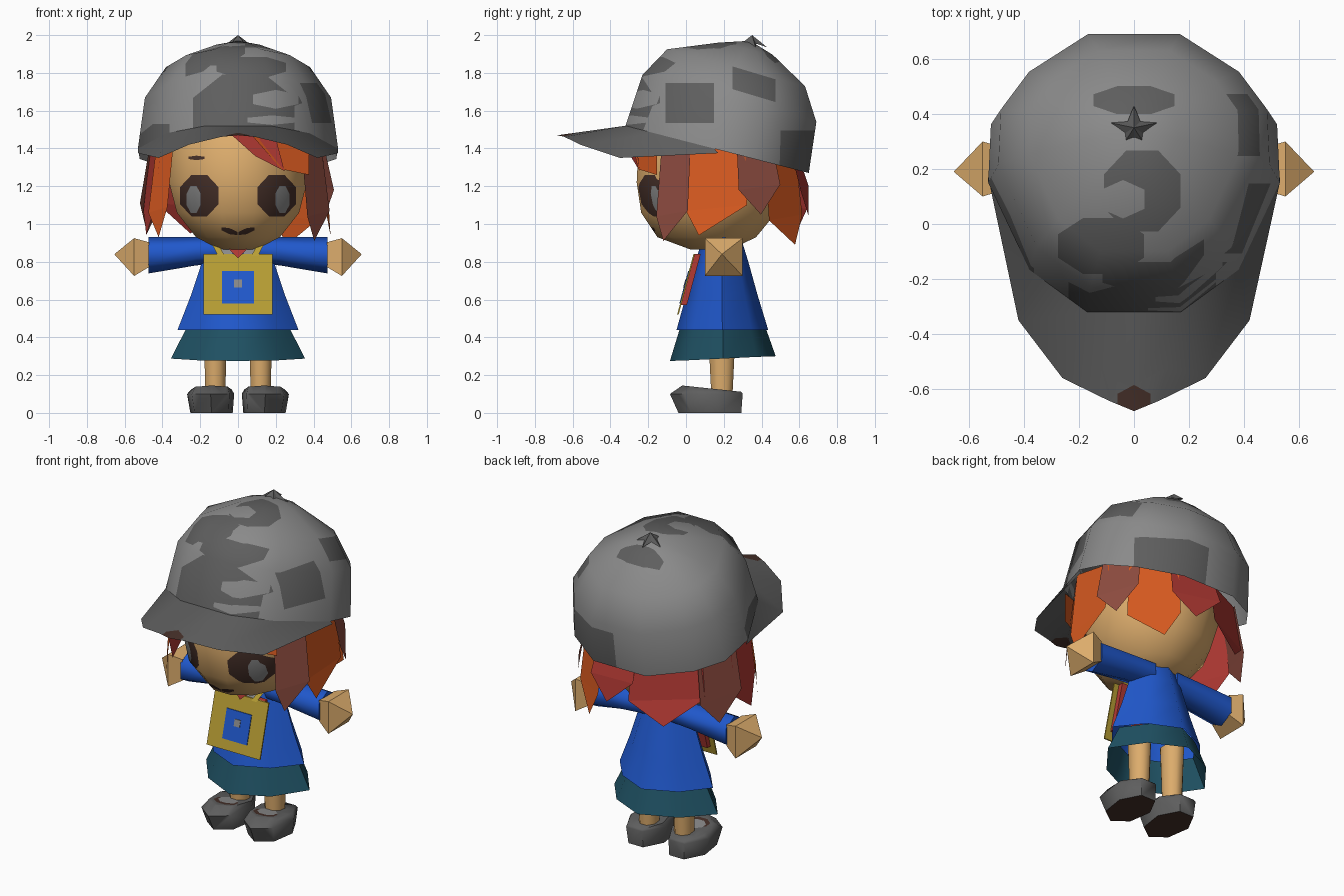
import bpy, bmesh, math
from mathutils import Vector

if "Cube" in bpy.data.objects:
    bpy.data.objects.remove(bpy.data.objects["Cube"])

COLOURS = {"light_grey": "8A8A8A", "dark_grey": "5E5E5E", "skin": "DCAC6C", "blue": "2058CC",
           "teal": "1F5163", "orange": "D85A20", "red": "B43A34", "auburn": "8E4C40",
           "mustard": "B89E34", "dark_brown": "463029"}
GREY, DARK, SKIN, BLUE, TEAL, ORANGE, RED, AUBURN, MUSTARD, BROWN = range(10)
MATS = []
for label, code in COLOURS.items():
    m = bpy.data.materials.new(label)
    m.diffuse_color = [((c / 255 + 0.055) / 1.055) ** 2.4 for c in bytes.fromhex(code)] + [1]
    m.use_nodes = True
    m.node_tree.nodes["Principled BSDF"].inputs["Base Color"].default_value = m.diffuse_color
    MATS.append(m)


def finish(name, bm, mats, angle=50, normals=None):
    me = bpy.data.meshes.new(name)
    bm.to_mesh(me)
    bm.free()
    for m in mats:
        me.materials.append(MATS[m])
    ob = bpy.data.objects.new(name, me)
    bpy.context.collection.objects.link(ob)
    if normals:
        me.shade_smooth()
        me.normals_split_custom_set_from_vertices(normals)
    elif angle:
        bpy.ops.object.select_all(action='DESELECT')
        ob.select_set(True)
        bpy.context.view_layer.objects.active = ob
        bpy.ops.object.shade_smooth_by_angle(angle=math.radians(angle))
    return ob


def loft(rings, bottom=False, top=False):
    """Skin a stack of equal-length rings."""
    bm = bmesh.new()
    vs = [[bm.verts.new(p) for p in r] for r in rings]
    for a, b in zip(vs, vs[1:]):
        for i in range(len(a)):
            j = (i + 1) % len(a)
            bm.faces.new((a[i], a[j], b[j], b[i]))
    if bottom:
        bm.faces.new(vs[0][::-1])
    if top:
        bm.faces.new(vs[-1])
    bmesh.ops.remove_doubles(bm, verts=bm.verts, dist=1e-5)
    bm.normal_update()
    return bm


def oval(n, z, rx, y0, y1, cx=0, z1=None, turn=0.5):
    """Ring from y0 (front, height z) to y1 (back, height z1)."""
    z1 = z if z1 is None else z1
    pts = []
    for i in range(n):
        a = math.tau * (i + turn) / n
        t = (1 - math.cos(a)) / 2
        pts.append((cx + rx * math.sin(a), y0 + (y1 - y0) * t, z + (z1 - z) * t))
    return pts


def kite(z, rx, y0, y1, z1=None):
    """Eight-sided ring with its diagonal corners pulled in."""
    ring, cy = oval(8, z, rx, y0, y1, z1=z1, turn=0), (y0 + y1) / 2
    return [(x * 0.86, cy + (y - cy) * 0.9, h) if i % 2 else (x, y, h) for i, (x, y, h) in enumerate(ring)]


def sheet(name, pts, mat, faces=None):
    bm = bmesh.new()
    vs = [bm.verts.new(p) for p in pts]
    for f in faces or [range(len(pts))]:
        bm.faces.new([vs[i] for i in f])
    return finish(name, bm, [mat], 0)


def blob(cx, cy, rx, ry, n=8, tilt=0.0):
    """Convex patch outline; tilt slants it."""
    ang = [math.tau * (i + 0.5) / n for i in range(n)]
    return [(cx + rx * math.cos(a), cy + ry * math.sin(a) + tilt * rx * math.cos(a)) for a in ang]


def paint(bm, axis, sign, poly, slot):
    """Cut a convex outline into the faces looking along one axis and colour it."""
    u, w = [i for i in range(3) if i != axis]
    lo = [min(p[k] for p in poly) for k in (0, 1)]
    hi = [max(p[k] for p in poly) for k in (0, 1)]

    def near(f):
        return f.normal[axis] * sign > 0.05 and all(
            max(v.co[c] for v in f.verts) >= lo[k] and min(v.co[c] for v in f.verts) <= hi[k]
            for k, c in enumerate((u, w)))

    edges = list(zip(poly, poly[1:] + poly[:1]))
    for a, b in edges:
        co, no = Vector((0, 0, 0)), Vector((0, 0, 0))
        co[u], co[w] = a
        no[u], no[w] = b[1] - a[1], a[0] - b[0]
        fs = [f for f in bm.faces if near(f)]
        geom = fs + list({e for f in fs for e in f.edges}) + list({v for f in fs for v in f.verts})
        bmesh.ops.bisect_plane(bm, geom=geom, plane_co=co, plane_no=no, dist=1e-5)
        bm.normal_update()
    for f in bm.faces:
        if near(f):
            c = f.calc_center_median()
            s = [(b[0] - a[0]) * (c[w] - a[1]) - (b[1] - a[1]) * (c[u] - a[0]) for a, b in edges]
            if all(x > 0 for x in s) or all(x < 0 for x in s):
                f.material_index = slot


def painted(name, bm, mats, patches):
    """Paint patches while keeping the smooth shading of the uncut shape."""
    lay = bm.verts.layers.float_vector.new("n")
    for v in bm.verts:
        v[lay] = v.normal
    for p in patches:
        paint(bm, *p)
    normals = [v[lay].normalized() if v[lay].length > 0.1 else v.normal.copy() for v in bm.verts]
    bm.verts.layers.float_vector.remove(lay)
    return finish(name, bm, mats, normals=normals)


# Cap dome: tilted rings following one twelve-sided outline
half = [(0.17, -0.32), (0.38, -0.16), (0.53, 0.17), (0.52, 0.39), (0.41, 0.54), (0.18, 0.69)]
outline = half + [(-x, y) for x, y in reversed(half)]


def cap_ring(sx, y0, z0, y1, z1):
    ts = [(y + 0.32) / 1.01 for x, y in outline]
    return [(x * sx, y0 + (y1 - y0) * t, z0 + (z1 - z0) * t) for (x, y), t in zip(outline, ts)]


rim = cap_ring(1, -0.32, 1.52, 0.65, 1.27)
dome = loft([rim, cap_ring(0.93, -0.23, 1.79, 0.69, 1.54), cap_ring(0.72, -0.1, 1.925, 0.63, 1.73),
             cap_ring(0.3, 0.17, 1.96, 0.46, 1.895), [(0, 0.34, 1.97)] * 12])
# Camouflage patches: dark ones, then light ones over them
F, S, T, B = (1, -1), (0, 1), (2, 1), (1, 1)
dark = [(F, blob(0.03, 1.58, 0.29, 0.23)), (F, blob(0.07, 1.83, 0.2, 0.06)),
        (F, blob(-0.45, 1.46, 0.1, 0.07, 6, 0.4)), (S, blob(0.36, 1.74, 0.16, 0.085, 4, -0.3)),
        (S, blob(0.02, 1.64, 0.18, 0.15, 4)), (S, blob(-0.19, 1.66, 0.06, 0.04, 6)),
        (B, blob(0.22, 1.36, 0.28, 0.19, 4)), (T, blob(0, 0.45, 0.16, 0.055)),
        (T, blob(0.03, 0.12, 0.15, 0.16)), (T, blob(-0.12, -0.08, 0.17, 0.11))]
light = [(F, blob(0.2, 1.66, 0.14, 0.05, 6)), (F, blob(0.18, 1.55, 0.15, 0.025, 6)),
         (T, blob(-0.04, 0.09, 0.09, 0.07, 6))]
painted("cap_dome", dome, [GREY, DARK],
        [(*d, p, 1) for d, p in dark] + [(*d, p, 0) for d, p in light])

# Cap brim with a small brown mark at its tip
bm = bmesh.new()
side = [(0.09, -0.643, 1.461), (0.26, -0.56, 1.42), (0.42, -0.35, 1.35), (0.53, 0.17, 1.375)]
outer = [(-x, y, z) for x, y, z in reversed(side)] + [(0, -0.68, 1.47)] + side
inner = [rim[i] for i in (9, 10, 11, 11)]
inner = inner + [(0, -0.32, 1.52)] + [(-x, y, z) for x, y, z in reversed(inner)]
ov = [bm.verts.new(p) for p in outer]
iv = [bm.verts.new(p) for p in inner]
for i in range(8):
    bm.faces.new((ov[i], ov[i + 1], iv[i + 1], iv[i]))
bmesh.ops.remove_doubles(bm, verts=bm.verts, dist=1e-5)
bm.normal_update()
if sum(f.normal.z for f in bm.faces) < 0:
    bmesh.ops.reverse_faces(bm, faces=bm.faces)
bm.normal_update()
paint(bm, 2, 1, blob(0, -0.65, 0.07, 0.065, 6), 1)
finish("cap_brim", bm, [DARK, BROWN])

# Star button on the cap
star = []
for i in range(10):
    r, a = (0.09, 0.04)[i % 2], math.pi / 2 + i * math.pi / 5
    star.append((r * math.cos(a), 0.34 + r * math.sin(a), 1.935 + 0.02 * (i % 2)))
sheet("cap_star", star + [(0, 0.35, 2.0)], DARK, [(i, (i + 1) % 10, 10) for i in range(10)])

# Head with painted eyes, mouth and brow
head = loft([oval(12, 0.865, 0.1, 0.02, 0.24), oval(12, 0.93, 0.23, -0.16, 0.38), oval(12, 1.06, 0.335, -0.25, 0.49),
             oval(12, 1.22, 0.378, -0.275, 0.54), oval(12, 1.42, 0.36, -0.265, 0.52),
             oval(12, 1.62, 0.24, -0.12, 0.42)], True, True)
face = []
for s in (-1, 1):
    face += [(*F, blob(s * 0.205, 1.15, 0.11, 0.118), 1), (*F, blob(s * 0.235, 1.13, 0.04, 0.078), 2),
             (*F, blob(s * 0.045, 0.962, 0.05, 0.016, 6, s * 0.3), 1)]
face.append((*F, blob(-0.22, 1.35, 0.05, 0.012, 6), 1))
painted("head", head, [SKIN, BROWN, GREY], face)


# Hair locks hanging from the cap rim; angle 0 is front, 90 is right, 180 is back
def around(a, z, k=1.0):
    a = math.radians(a)
    return (0.49 * k * math.sin(a), 0.18 - 0.45 * k * math.cos(a), z)


locks = [(45, 69, 51, 0.91, AUBURN), (67, 108, 76, 0.94, ORANGE), (102, 132, 117, 1.05, AUBURN),
         (124, 160, 149, 0.89, ORANGE), (154, 190, 170, 1.04, RED), (186, 238, 210, 0.95, RED),
         (234, 268, 248, 0.95, AUBURN), (263, 300, 286, 0.94, RED), (294, 314, 306, 0.93, ORANGE)]
for i, (a0, a1, tip, z, mat) in enumerate(locks):
    ta, tb = [1.52 - 0.09 * (1 - math.cos(math.radians(a))) for a in (a0, a1)]
    k = 1.03 if i % 2 else 1.06
    sheet(f"hair_lock_{i}", [around(a0, ta, 0.95), around(a1, tb, 0.95), around(a1, z + 0.16, k),
                             around(tip, z, k), around(a0, z + 0.13, k)], mat, [(0, 1, 2, 4), (4, 2, 3)])
for name, mat, pts in (("fringe_red", RED, [(-6, 1.49), (22, 1.47), (28, 1.28), (10, 1.36)]),
                       ("fringe_orange", ORANGE, [(7, 1.48), (46, 1.44), (46, 1.26), (26, 1.29)])):
    sheet(name, [around(a, z, 1.07) for a, z in pts], mat)

# Shirt and skirt
finish("shirt", loft([kite(0.44, 0.32, -0.05, 0.435), kite(0.62, 0.25, 0, 0.38),
                      kite(0.8, 0.19, 0.05, 0.33), kite(0.93, 0.13, 0.09, 0.29)], False, True), [BLUE], 60)
finish("skirt", loft([kite(0.275, 0.355, -0.085, 0.475, 0.3), kite(0.455, 0.27, -0.03, 0.42)]), [TEAL], 60)


# Arms, hands, legs and shoes
def cross(x, z, rz, ry, n=6):
    """Section of an arm; four sides give a square of that half size."""
    ang, k = [math.tau * (i + 0.5) / n for i in range(n)], 1.414 if n == 4 else 1
    return [(x, 0.2 + k * ry * math.cos(a), z + k * rz * math.sin(a)) for a in ang]


for s, tag in ((-1, "left"), (1, "right")):
    def place(name, bm, mats, angle=50):
        if s < 0:
            bmesh.ops.scale(bm, vec=(-1, 1, 1), verts=bm.verts)
        bmesh.ops.recalc_face_normals(bm, faces=bm.faces)
        finish(f"{name}_{tag}", bm, mats, angle)

    place("sleeve", loft([cross(0.08, 0.863, 0.07, 0.1), cross(0.22, 0.856, 0.075, 0.1),
                          cross(0.475, 0.835, 0.097, 0.1)], True, True), [BLUE], 75)
    place("hand", loft([cross(0.47, 0.838, 0.065, 0.075, 4), cross(0.55, 0.825, 0.1, 0.1, 4),
                        [(0.655, 0.19, 0.84)] * 4]), [SKIN])
    place("leg", loft([oval(8, 0.08, 0.057, 0.13, 0.25, 0.12), oval(8, 0.46, 0.066, 0.11, 0.27, 0.12)], True, True), [SKIN])
    shoe = loft([oval(7, 0, 0.115, -0.04, 0.31, 0.14, turn=0), oval(7, 0.1, 0.128, -0.085, 0.32, 0.145, turn=0),
                 oval(7, 0.145, 0.11, -0.02, 0.31, 0.14, 0.11, 0)], True, True)
    for f in shoe.faces:
        f.material_index = int(f.calc_center_median().z < 0.01)
    # brown trim around a pale instep
    paint(shoe, 2, 1, blob(0.135, 0.075, 0.075, 0.055), 1)
    paint(shoe, 2, 1, blob(0.135, 0.095, 0.06, 0.05), 2)
    place("shoe", shoe, [DARK, BROWN, GREY], 60)

    # Bag strap and collar flap
    def ribbon(name, x, w, y, mat):
        sheet(f"{name}_{tag}", [(s * x, y, 0.83), (s * (x + w), y, 0.83),
                                (s * (x + w + 0.05), y + 0.06, 0.925), (s * (x + 0.05), y + 0.06, 0.925)], mat)

    ribbon("bag_strap", 0.07, 0.035, 0.03, MUSTARD)
    ribbon("collar", 0.02, 0.05, 0.04, GREY)


# Bag hanging at the front: sloped panels stacked in thin layers
def panel(name, w, z0, z1, off, mat, thick):
    ys = [-0.047 + (z - 0.52) * 0.27 - off for z in (z0, z1)]
    rings = [[(-w, ys[0] + d, z0), (w, ys[0] + d, z0), (w, ys[1] + d, z1), (-w, ys[1] + d, z1)] for d in (thick, 0)]
    bm = loft(rings, True, True)
    bmesh.ops.recalc_face_normals(bm, faces=bm.faces)
    finish(name, bm, [mat], 0)


panel("bag", 0.183, 0.52, 0.84, 0, MUSTARD, 0.008)
panel("bag_lining", 0.15, 0.57, 0.84, -0.008, RED, 0.03)
panel("bag_pocket", 0.085, 0.58, 0.75, 0.004, BLUE, 0.006)
panel("bag_button", 0.02, 0.665, 0.705, 0.007, GREY, 0.004)
sheet("neckerchief", [(-0.05, 0.03, 0.87), (0, 0.02, 0.82), (0.05, 0.03, 0.87)], RED)
